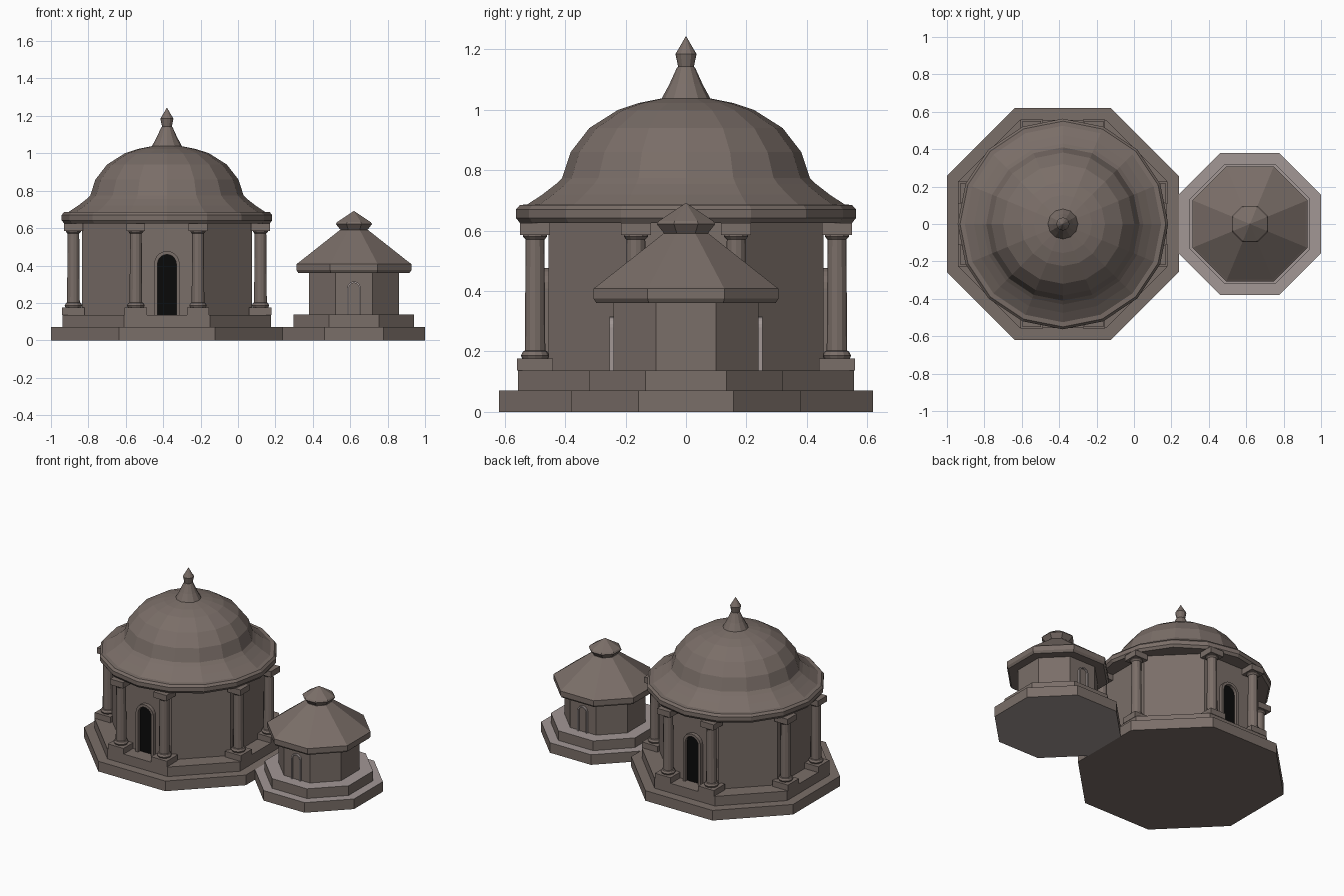
import bpy, bmesh, math
from mathutils import Vector

if "Cube" in bpy.data.objects:
    bpy.data.objects.remove(bpy.data.objects["Cube"])

def mat(name, c):
    m = bpy.data.materials.new(name)
    m.diffuse_color = (*c, 1)
    m.use_nodes = True
    m.node_tree.nodes["Principled BSDF"].inputs["Base Color"].default_value = m.diffuse_color
    return m

STONE = mat("brown_stone", (0.195, 0.156, 0.138))
PALE = mat("pale_stone", (0.36, 0.31, 0.30))
BLACK = mat("door_black", (0.003, 0.003, 0.003))
MAIN, SMALL = (-0.38, 0), (0.62, 0)

def finish(name, bm, *mats):
    bmesh.ops.recalc_face_normals(bm, faces=bm.faces)
    me = bpy.data.meshes.new(name)
    bm.to_mesh(me)
    bm.free()
    ob = bpy.data.objects.new(name, me)
    bpy.context.collection.objects.link(ob)
    for m in mats:
        me.materials.append(m)
    return ob

def lathe(name, prof, n, at, mats=(STONE,), flats=False):
    """Revolve (radius, z) points; flats=True reads the radius to the flat side."""
    bm = bmesh.new()
    k = 1 / math.cos(math.pi / n) if flats else 1
    off = math.pi / n if flats else 0
    rings = []
    for r, z in prof:
        if r == 0:
            rings.append([bm.verts.new((at[0], at[1], z))])
        else:
            rings.append([bm.verts.new((at[0] + r * k * math.cos(off + math.tau * i / n),
                                        at[1] + r * k * math.sin(off + math.tau * i / n), z))
                          for i in range(n)])
    for a, b in zip(rings, rings[1:]):
        for i in range(n):
            j = (i + 1) % n
            if len(b) == 1:
                bm.faces.new((a[i], a[j], b[0]))
            else:
                bm.faces.new((a[i], a[j], b[j], b[i]))
    bm.faces.new(rings[0])
    if len(rings[-1]) > 1:
        bm.faces.new(rings[-1])
    return finish(name, bm, *mats)

def octagon(name, r, z0, z1, at, mats=(STONE,)):
    ob = lathe(name, [(r, z0), (r, z1)], 8, at, mats, True)
    if len(mats) > 1:                       # pale treads, brown risers
        for p in ob.data.polygons:
            p.material_index = int(abs(p.normal.z) > 0.5)
    return ob

def box(name, cx, cy, half, z0, z1):
    bm = bmesh.new()
    bmesh.ops.create_cube(bm, size=1)
    for v in bm.verts:
        v.co = Vector((cx + v.co.x * 2 * half, cy + v.co.y * 2 * half,
                       (z0 + z1) / 2 + v.co.z * (z1 - z0)))
    return finish(name, bm, STONE)

def arch(half, z0, top, n=10):
    """Outline of a round-headed door, as (x, z)."""
    s = top - half
    return ([(half, z0)] + [(half * math.cos(math.pi * i / n), s + half * math.sin(math.pi * i / n))
                            for i in range(n + 1)] + [(-half, z0)])

def door(name, at, side, y, outer, inner, z0, top, depth, frame_mat, panel_mat):
    # frame
    bm = bmesh.new()
    o, i = arch(outer, z0, top), arch(inner, z0, top - (outer - inner))
    def row(pts, yy):
        return [bm.verts.new((at[0] + x, at[1] + side * yy, z)) for x, z in pts]
    of, inf = row(o, y + depth), row(i, y + depth)
    ob, inb = row(o, y - 0.005), row(i, y - 0.005)
    for k in range(len(o) - 1):
        for a, b in ((of, inf), (of, ob), (inf, inb), (ob, inb)):
            bm.faces.new((a[k], a[k + 1], b[k + 1], b[k]))
    for k in (0, -1):
        bm.faces.new((of[k], inf[k], inb[k], ob[k]))
    finish(name + "_frame", bm, frame_mat)
    # panel
    bm = bmesh.new()
    a = [bm.verts.new((at[0] + x, at[1] + side * (y + 0.004), z)) for x, z in i]
    f = bm.faces.new(a)
    ext = bmesh.ops.extrude_face_region(bm, geom=[f])
    for v in ext["geom"]:
        if isinstance(v, bmesh.types.BMVert):
            v.co.y -= side * 0.007
    finish(name + "_panel", bm, panel_mat)

# Large pavilion: steps and walls
octagon("main_lower_step", 0.62, 0, 0.07, MAIN)
octagon("main_upper_step", 0.557, 0.07, 0.136, MAIN)
octagon("main_walls", 0.455, 0.136, 0.64, MAIN)

# Dome with rolled eave
lathe("main_dome", [(0.44, 0.625), (0.55, 0.625), (0.563, 0.642), (0.563, 0.67), (0.55, 0.685),
                    (0.525, 0.687), (0.475, 0.72), (0.43, 0.755), (0.41, 0.775), (0.382, 0.86),
                    (0.32, 0.94), (0.225, 1.0), (0.155, 1.023), (0.07, 1.04), (0, 1.04)], 16, MAIN)
# Finial
lathe("main_finial", [(0.082, 1.035), (0.055, 1.085), (0.03, 1.14), (0.026, 1.143),
                      (0.035, 1.185), (0.02, 1.21), (0, 1.245)], 12, MAIN)

# Columns, two per axis side
spots = [(sx * a, sy * b) for a, b in ((0.5, 0.166), (0.166, 0.5))
         for sx in (-1, 1) for sy in (-1, 1)]
for x, y in spots:
    cx, cy = MAIN[0] + x, MAIN[1] + y
    box("column_base", cx, cy, 0.06, 0.136, 0.176)
    lathe("column_shaft", [(0.042, 0.176), (0.047, 0.186), (0.04, 0.2), (0.034, 0.203),
                           (0.031, 0.57), (0.04, 0.58), (0.04, 0.59)], 12, (cx, cy))
    box("column_capital", cx, cy, 0.05, 0.585, 0.625)

# Small pavilion: steps, walls, roof and cap
octagon("small_lower_step", 0.38, 0, 0.07, SMALL, (STONE, PALE))
octagon("small_upper_step", 0.322, 0.07, 0.137, SMALL, (STONE, PALE))
octagon("small_walls", 0.24, 0.137, 0.37, SMALL)
lathe("small_roof", [(0.22, 0.36), (0.297, 0.36), (0.307, 0.375), (0.307, 0.408), (0.297, 0.415),
                     (0.075, 0.59), (0.072, 0.59), (0.097, 0.622), (0.09, 0.632), (0, 0.692)],
      8, SMALL, flats=True)

# Doors, front and back of both pavilions
for side, word in ((-1, "front"), (1, "back")):
    door("main_door_" + word, MAIN, side, 0.455, 0.068, 0.05, 0.136, 0.477, 0.025, STONE, BLACK)
    door("small_door_" + word, SMALL, side, 0.24, 0.036, 0.027, 0.137, 0.315, 0.014, PALE, STONE)
